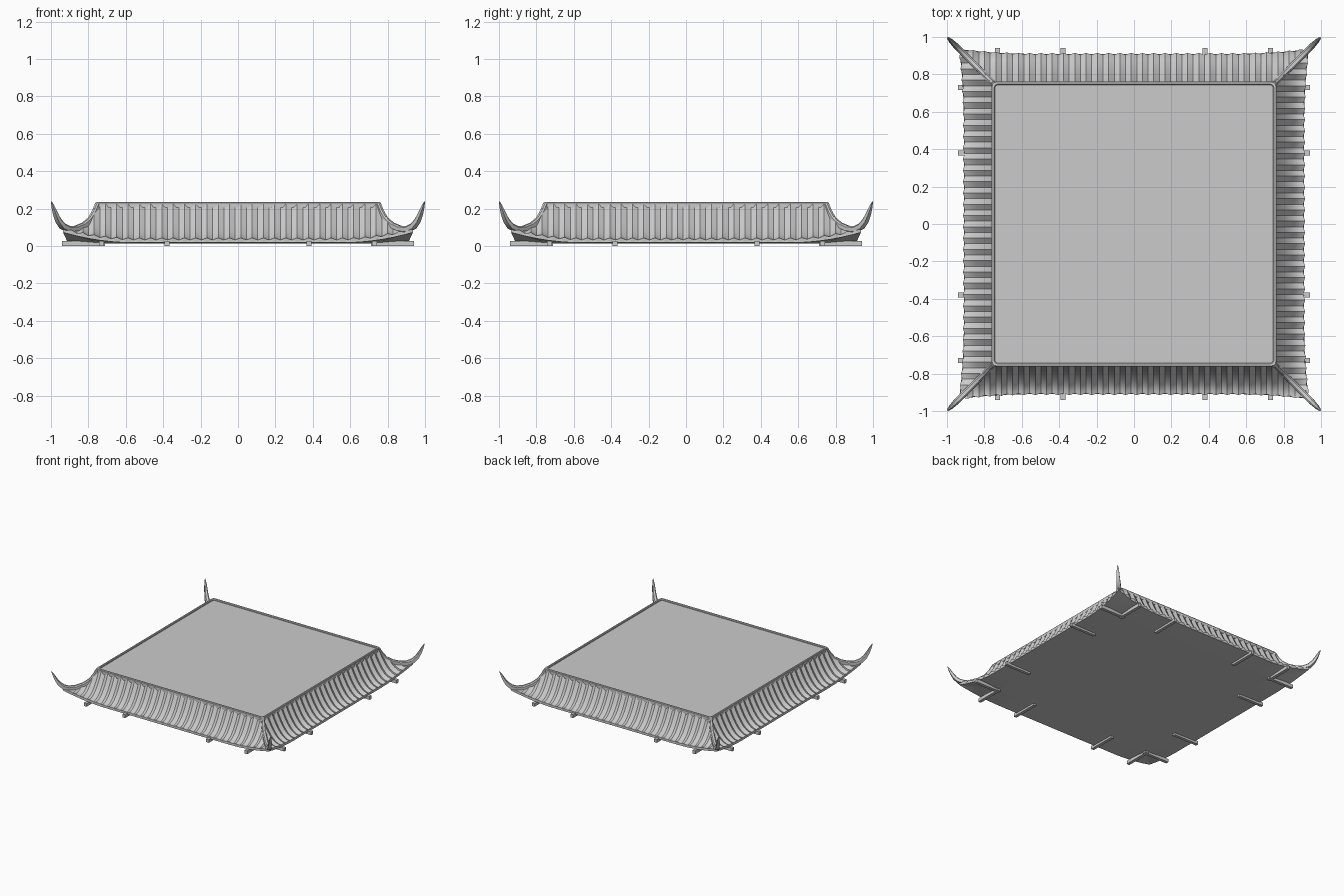
import bpy, bmesh, math
from mathutils import Matrix, Vector

cube = bpy.data.objects.get("Cube")
if cube:
    bpy.data.objects.remove(cube)

grey = bpy.data.materials.new("roof grey")
grey.use_nodes = True
colour = (0.6, 0.6, 0.6, 1)
grey.diffuse_color = colour
grey.node_tree.nodes["Principled BSDF"].inputs["Base Color"].default_value = colour

TOP, EAVE, CORNER = 0.755, 0.91, 0.935   # half widths
INNER, BASE = 0.73, 0.015                # soffit start and underside height
COLS, ROWS = 62, 8


def finish(name, bm, angle=30):
    bmesh.ops.remove_doubles(bm, verts=bm.verts, dist=0.0005)
    bmesh.ops.recalc_face_normals(bm, faces=bm.faces)
    mesh = bpy.data.meshes.new(name)
    bm.to_mesh(mesh)
    bm.free()
    mesh.materials.append(grey)
    obj = bpy.data.objects.new(name, mesh)
    bpy.context.collection.objects.link(obj)
    bpy.ops.object.select_all(action='DESELECT')
    obj.select_set(True)
    bpy.context.view_layer.objects.active = obj
    bpy.ops.object.shade_smooth_by_angle(angle=math.radians(angle))
    return obj


def four_ways(bm):
    """Repeat the geometry on all four sides."""
    source = bm.verts[:] + bm.edges[:] + bm.faces[:]
    for i in range(1, 4):
        copy = bmesh.ops.duplicate(bm, geom=source)["geom"]
        verts = [g for g in copy if isinstance(g, bmesh.types.BMVert)]
        bmesh.ops.rotate(bm, verts=verts, matrix=Matrix.Rotation(i * math.pi / 2, 3, 'Z'))


def box(bm, centre, size):
    m = Matrix.Translation(centre) @ Matrix.Diagonal((*size, 1))
    bmesh.ops.create_cube(bm, size=1, matrix=m)


def curl(x):
    return max(0, (abs(x) - 0.55) / (CORNER - 0.55)) ** 2


# Ribbed, concave roof slope with upturned corners, fascia and soffit
def slope_column(i):
    x = CORNER * i / COLS
    c = curl(x)
    edge = EAVE + (CORNER - EAVE) * c
    start = max(TOP, abs(x))
    rib = 0.007 * (0, 1, 0, -1)[i % 4] * (abs(i) < COLS)
    points = []
    for j in range(ROWS + 1):
        r = start + (edge - start) * j / ROWS
        t = min(1, (r - TOP) / (edge - TOP))
        z = 0.038 + 0.187 * (1 - t) ** 2 + 0.055 * c * t
        points.append((x, -r - 0.7 * rib, z + 0.8 * rib))
    points.append((x, -edge, 0.018 + 0.055 * c))
    points.append((math.copysign(min(abs(x), INNER), x), -INNER, BASE))
    return points


bm = bmesh.new()
columns = [[bm.verts.new(p) for p in slope_column(i)] for i in range(-COLS, COLS + 1)]
for a, b in zip(columns, columns[1:]):
    for j in range(len(a) - 1):
        bm.faces.new((a[j], a[j + 1], b[j + 1], b[j]))
four_ways(bm)
finish("tiled_roof_slopes", bm)

# Flat underside
bm = bmesh.new()
box(bm, (0, 0, BASE + 0.005), (2 * INNER, 2 * INNER, 0.01))
finish("underside", bm)

# Flat deck on top
bm = bmesh.new()
box(bm, (0, 0, 0.215), (1.5, 1.5, 0.02))
finish("top_deck", bm)

# Raised rim with rounded corners around the deck
bm = bmesh.new()
loops = []
for half, z in ((0.762, 0.205), (0.762, 0.231), (0.758, 0.236), (0.748, 0.236), (0.744, 0.231), (0.744, 0.205)):
    loop = []
    for k in range(4):
        for s in range(5):
            a = math.radians(90 * k + 22.5 * s)
            turn = math.radians(90 * k + 45)
            mid = (half - 0.02) * math.sqrt(2)
            loop.append(bm.verts.new((mid * math.cos(turn) + 0.02 * math.cos(a),
                                      mid * math.sin(turn) + 0.02 * math.sin(a), z)))
    loops.append(loop)
for a, b in zip(loops, loops[1:] + loops[:1]):
    for k in range(len(a)):
        n = (k + 1) % len(a)
        bm.faces.new((a[k], a[n], b[n], b[k]))
finish("deck_rim", bm)

# Hip ridges ending in tapered, upswept horns: (offset, height, half width, half depth)
path = [(0.750, 0.225, 0.014, 0.013), (0.766, 0.185, 0.014, 0.013),
        (0.790, 0.143, 0.014, 0.013), (0.825, 0.112, 0.015, 0.014),
        (0.865, 0.095, 0.016, 0.014), (0.905, 0.092, 0.017, 0.015),
        (0.935, 0.106, 0.017, 0.016), (0.958, 0.136, 0.014, 0.014),
        (0.975, 0.175, 0.011, 0.011), (0.988, 0.212, 0.007, 0.007),
        (0.997, 0.237, 0.002, 0.002)]
diagonal, across = Vector((1, 1, 0)), Vector((1, -1, 0)).normalized()
spine = [diagonal * d + Vector((0, 0, z)) for d, z, w, h in path]
bm = bmesh.new()
rings = []
for i, (d, z, w, h) in enumerate(path):
    tangent = (spine[min(i + 1, len(path) - 1)] - spine[max(i - 1, 0)]).normalized()
    normal = across.cross(tangent)
    rings.append([bm.verts.new(spine[i] + across * w * u + normal * h * v)
                  for u, v in ((-1, -1), (1, -1), (1, 0.5), (0.5, 1), (-0.5, 1), (-1, 0.5))])
for a, b in zip(rings, rings[1:]):
    for k in range(6):
        n = (k + 1) % 6
        bm.faces.new((a[k], a[n], b[n], b[k]))
bm.faces.new(rings[0])
bm.faces.new(rings[-1])
four_ways(bm)
finish("hip_ridges", bm, 35)

# Short beams poking out under the eaves
bm = bmesh.new()
for x in (-0.73, -0.38, 0.38, 0.73):
    box(bm, (x, -0.825, 0.0135), (0.025, 0.23, 0.027))
four_ways(bm)
finish("eave_beams", bm)
